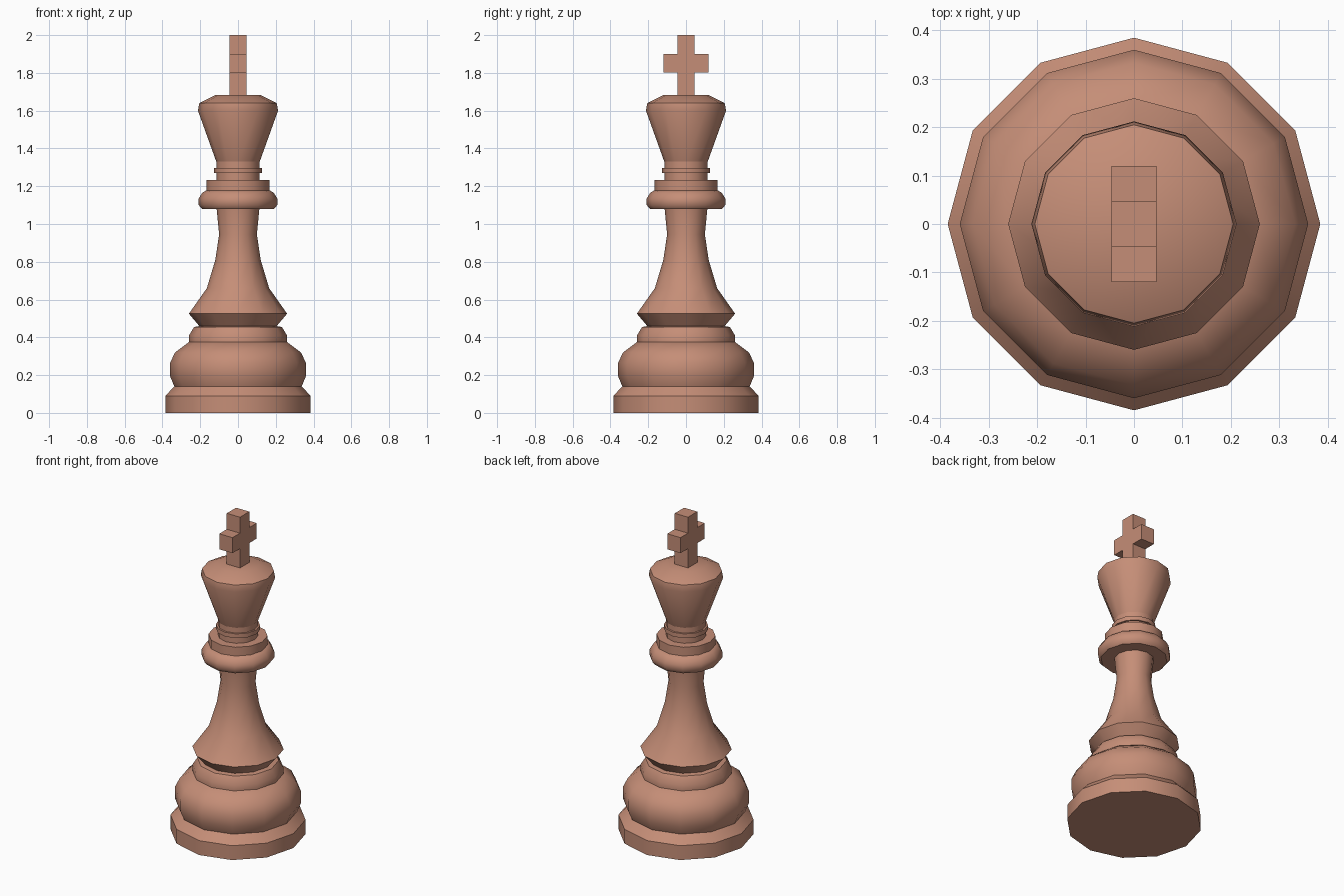
import bpy, bmesh, math

if "Cube" in bpy.data.objects:
    bpy.data.objects.remove(bpy.data.objects["Cube"])

SIDES = 12

wood = bpy.data.materials.new("warm_brown")
wood.diffuse_color = (0.56, 0.27, 0.185, 1)
wood.use_nodes = True
wood.node_tree.nodes["Principled BSDF"].inputs["Base Color"].default_value = wood.diffuse_color


def finish(name, bm):
    bmesh.ops.recalc_face_normals(bm, faces=bm.faces)
    mesh = bpy.data.meshes.new(name)
    bm.to_mesh(mesh)
    bm.free()
    mesh.materials.append(wood)
    obj = bpy.data.objects.new(name, mesh)
    bpy.context.collection.objects.link(obj)
    return obj


def lathe(name, profile):
    """Closed turned part from (radius, height) points."""
    bm = bmesh.new()
    rings = []
    for r, z in profile:
        rings.append([bm.verts.new((r * math.cos(2 * math.pi * i / SIDES),
                                    r * math.sin(2 * math.pi * i / SIDES), z))
                      for i in range(SIDES)])
    for low, high in zip(rings, rings[1:]):
        for i in range(SIDES):
            j = (i + 1) % SIDES
            bm.faces.new((low[i], low[j], high[j], high[i]))
    bm.faces.new(rings[0])
    bm.faces.new(rings[-1])
    obj = finish(name, bm)
    bpy.ops.object.select_all(action='DESELECT')
    obj.select_set(True)
    bpy.context.view_layer.objects.active = obj
    bpy.ops.object.shade_smooth_by_angle(angle=math.radians(42))


# Foot and rounded base
lathe("foot", [(.385, 0), (.385, .09), (.337, .14)])
lathe("base_bulge", [(.337, .14), (.36, .195), (.36, .265), (.333, .32), (.26, .375)])
lathe("base_ring", [(.26, .375), (.26, .41), (.232, .455), (.2, .46)])

# Flared stem
lathe("stem", [(.205, .46), (.26, .525), (.165, .66), (.12, .81), (.1, .945), (.113, 1.08)])

# Collar and neck rings
lathe("collar", [(.19, 1.08), (.208, 1.1), (.208, 1.135), (.19, 1.165), (.168, 1.178)])
lathe("collar_step", [(.168, 1.178), (.168, 1.233)])
lathe("neck", [(.115, 1.233), (.115, 1.33)])
lathe("neck_ring", [(.126, 1.27), (.126, 1.297)])

# Head with shallow domed top
lathe("head", [(.115, 1.33), (.212, 1.6), (.205, 1.64), (.12, 1.682)])

# Cross finial, extruded from its outline
w, arm = .046, .12
half = [(w, 1.68), (w, 1.803), (arm, 1.803), (arm, 1.9), (w, 1.9), (w, 2.0)]
outline = half + [(-y, z) for y, z in reversed(half)]
bm = bmesh.new()
face = bm.faces.new([bm.verts.new((-w, y, z)) for y, z in outline])
ext = bmesh.ops.extrude_face_region(bm, geom=[face], use_keep_orig=True)
bmesh.ops.translate(bm, vec=(2 * w, 0, 0),
                    verts=[v for v in ext["geom"] if isinstance(v, bmesh.types.BMVert)])
finish("cross_finial", bm)
